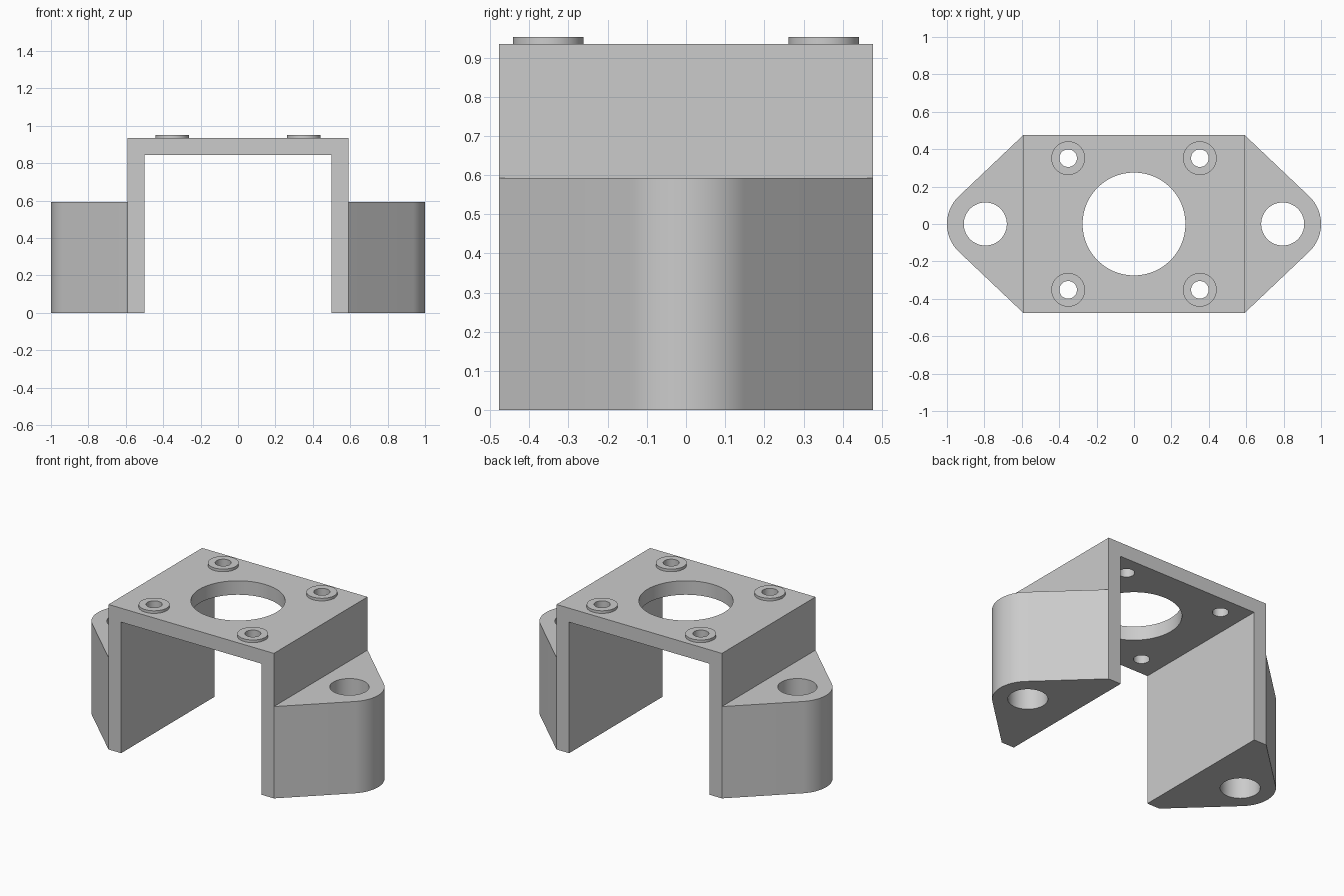
import bpy, bmesh, math
from mathutils import Vector

if "Cube" in bpy.data.objects:
    bpy.data.objects.remove(bpy.data.objects["Cube"])

HALF_D = 0.477           # half depth in y
LEG_OUT, LEG_IN = 0.59, 0.50
TOP, UNDER = 0.935, 0.845
EAR_X, EAR_R, EAR_H = 0.795, 0.205, 0.592

grey = bpy.data.materials.new("plain grey")
grey.diffuse_color = (0.6, 0.6, 0.6, 1)
grey.use_nodes = True
grey.node_tree.nodes["Principled BSDF"].inputs["Base Color"].default_value = grey.diffuse_color


def prism(name, points, direction):
    """Extrude a flat outline of 3D points along a direction."""
    bm = bmesh.new()
    face = bm.faces.new([bm.verts.new(p) for p in points])
    ext = bmesh.ops.extrude_face_region(bm, geom=[face])
    moved = [v for v in ext["geom"] if isinstance(v, bmesh.types.BMVert)]
    bmesh.ops.translate(bm, verts=moved, vec=Vector(direction))
    bmesh.ops.recalc_face_normals(bm, faces=bm.faces)
    mesh = bpy.data.meshes.new(name)
    bm.to_mesh(mesh)
    bm.free()
    mesh.materials.append(grey)
    obj = bpy.data.objects.new(name, mesh)
    bpy.context.collection.objects.link(obj)
    return obj


def cylinder(name, x, y, r, z0, z1, n=64):
    ring = [(x + r * math.cos(2 * math.pi * i / n),
             y + r * math.sin(2 * math.pi * i / n), z0) for i in range(n)]
    return prism(name, ring, (0, 0, z1 - z0))


def combine(target, tool, operation):
    mod = target.modifiers.new(operation.lower(), 'BOOLEAN')
    mod.operation, mod.object, mod.solver = operation, tool, 'EXACT'
    bpy.context.view_layer.objects.active = target
    bpy.ops.object.modifier_apply(modifier=mod.name)
    bpy.data.objects.remove(tool)


# U-shaped channel
outline = [(-LEG_OUT, 0), (-LEG_OUT, TOP), (LEG_OUT, TOP), (LEG_OUT, 0),
           (LEG_IN, 0), (LEG_IN, UNDER), (-LEG_IN, UNDER), (-LEG_IN, 0)]
bracket = prism("motor_bracket", [(x, -HALF_D, z) for x, z in outline],
                (0, 2 * HALF_D, 0))

# Mounting ears: straight sides running tangent into a round tip
dx = EAR_X - LEG_OUT
half = 2 * math.atan2(EAR_R, HALF_D)     # tangent point angle on the tip
if abs(dx - EAR_R) > 1e-6:
    half = math.radians(46.6)
for side in (-1, 1):
    pts = [(side * LEG_OUT, -HALF_D, 0)]
    for i in range(25):
        a = half * (i / 12 - 1)
        pts.append((side * (EAR_X + EAR_R * math.cos(a)), EAR_R * math.sin(a), 0))
    pts.append((side * LEG_OUT, HALF_D, 0))
    combine(bracket, prism("ear", pts, (0, 0, EAR_H)), 'UNION')
    combine(bracket, cylinder("ear_hole", side * EAR_X, 0, 0.115, -0.1, 0.7),
            'DIFFERENCE')

# Raised screw bosses with through holes
for x in (-0.352, 0.352):
    for y in (-0.352, 0.352):
        combine(bracket, cylinder("boss", x, y, 0.09, 0.9, 0.952), 'UNION')
        combine(bracket, cylinder("boss_hole", x, y, 0.047, 0.8, 1.0),
                'DIFFERENCE')

# Large centre opening
combine(bracket, cylinder("centre_hole", 0, 0, 0.275, 0.7, 1.1, 96), 'DIFFERENCE')

bpy.ops.object.select_all(action='DESELECT')
bracket.select_set(True)
bpy.context.view_layer.objects.active = bracket
bpy.ops.object.shade_smooth_by_angle(angle=math.radians(30))
